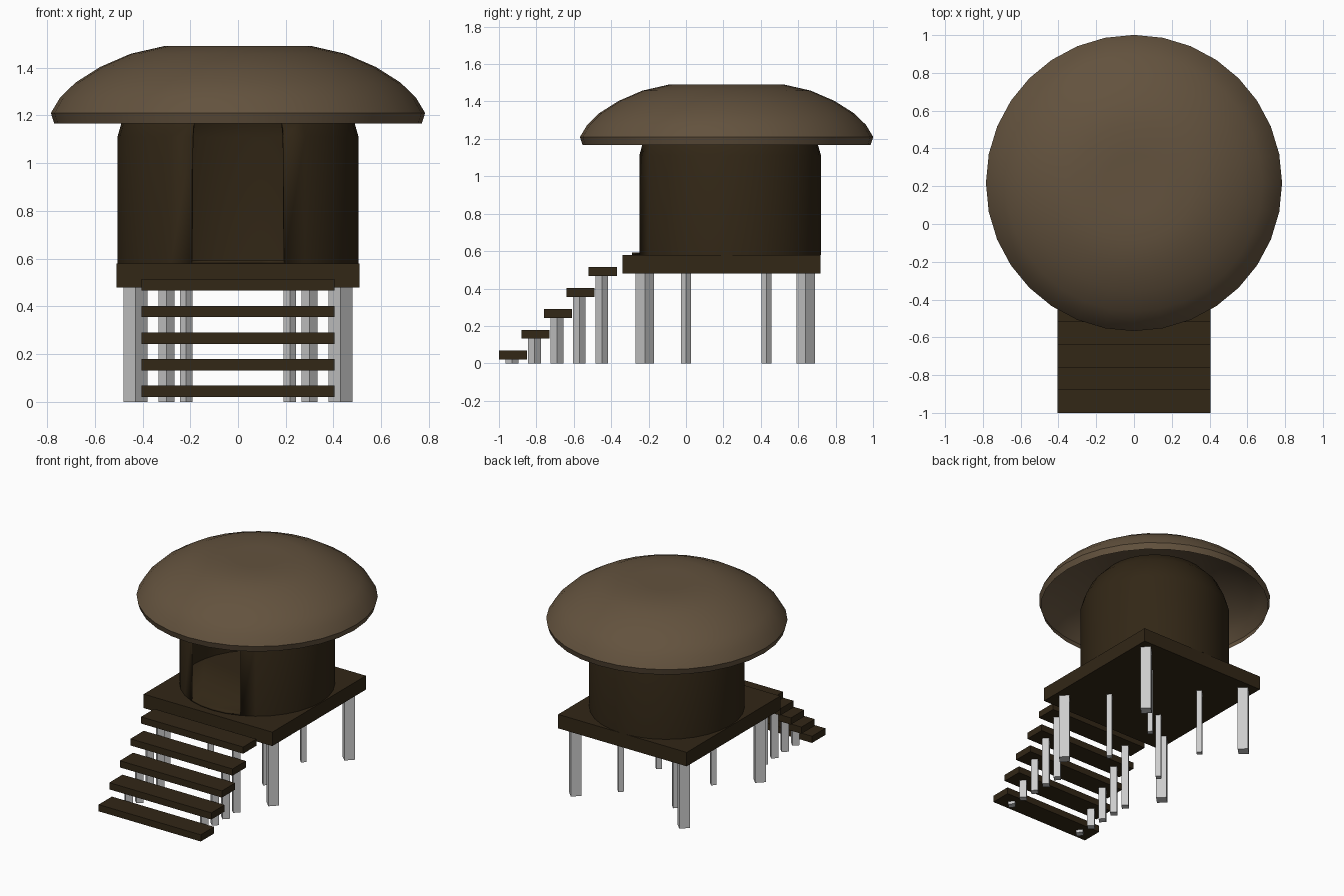
import bpy, bmesh
from math import cos, sin, pi, radians

if "Cube" in bpy.data.objects:
    bpy.data.objects.remove(bpy.data.objects["Cube"])

SIDES = 32
CENTRE_Y = 0.217


def material(name, rgb):
    m = bpy.data.materials.new(name)
    m.diffuse_color = (*rgb, 1)
    m.use_nodes = True
    m.node_tree.nodes["Principled BSDF"].inputs["Base Color"].default_value = m.diffuse_color
    return m


DARK = material("dark_wood", (0.032, 0.020, 0.008))
THATCH = material("roof_brown", (0.125, 0.085, 0.048))


def finish(name, bm, mat=None):
    bmesh.ops.recalc_face_normals(bm, faces=bm.faces[:])
    me = bpy.data.meshes.new(name)
    bm.to_mesh(me)
    bm.free()
    ob = bpy.data.objects.new(name, me)
    bpy.context.collection.objects.link(ob)
    if mat:
        me.materials.append(mat)
    return ob


def smooth(ob):
    bpy.ops.object.select_all(action='DESELECT')
    ob.select_set(True)
    bpy.context.view_layer.objects.active = ob
    bpy.ops.object.shade_smooth_by_angle(angle=radians(30))


def box(name, x, y, z, mat):
    """Box from (min, max) pairs."""
    bm = bmesh.new()
    bmesh.ops.create_cube(bm, size=1)
    for v in bm.verts:
        v.co = [(a + b) / 2 + c * (b - a) for (a, b), c in zip((x, y, z), v.co)]
    return finish(name, bm, mat)


def lathe(profile, skip=lambda ring, seg: False):
    """Spin (radius, z) points round the hut axis; skip leaves openings."""
    bm = bmesh.new()
    rings = []
    for r, z in profile:
        rings.append([bm.verts.new((r * cos(2 * pi * i / SIDES),
                                    CENTRE_Y + r * sin(2 * pi * i / SIDES), z))
                      for i in range(SIDES)])
    for k in range(len(rings) - 1):
        for i in range(SIDES):
            if not skip(k, i):
                j = (i + 1) % SIDES
                bm.faces.new((rings[k][i], rings[k][j], rings[k + 1][j], rings[k + 1][i]))
    return bm, rings


def post_pair(name, x, y, r, top):
    """Square posts turned 45 degrees, mirrored across x."""
    for side, s in (("left", -1), ("right", 1)):
        bm = bmesh.new()
        bmesh.ops.create_cone(bm, cap_ends=True, segments=4, radius1=r, radius2=r, depth=top)
        # place the corners exactly on the axes
        for v in bm.verts:
            if abs(abs(v.co.x) - abs(v.co.y)) < 1e-4:
                v.co.x, v.co.y = (v.co.x - v.co.y) * 0.70711, (v.co.x + v.co.y) * 0.70711
        bmesh.ops.translate(bm, verts=bm.verts[:], vec=(s * x, y, top / 2))
        finish(f"{name}_{side}", bm)


# domed roof, open underneath
bm, rings = lathe([(0.77, 1.167), (0.784, 1.21), (0.745, 1.275), (0.68, 1.338),
                   (0.577, 1.403), (0.45, 1.458), (0.31, 1.49), (0.16, 1.488)])
bm.faces.new(rings[-1])
smooth(finish("roof", bm, THATCH))

# round room with floor and a four-segment doorway facing the front
bm, rings = lathe([(0.505, 0.58), (0.505, 1.11), (0.485, 1.18), (0.44, 1.275),
                   (0.36, 1.36), (0.26, 1.41), (0.14, 1.43)],
                  skip=lambda ring, seg: ring < 2 and 22 <= seg <= 25)
bm.faces.new(rings[0])
bm.faces.new(rings[-1])
room = finish("round_room", bm, DARK)
shell = room.modifiers.new("wall_thickness", 'SOLIDIFY')
shell.thickness = 0.013
shell.offset = -1
smooth(room)

# platform
box("platform", (-0.51, 0.51), (-0.34, 0.72), (0.48, 0.58), DARK)

# corner posts and thin middle posts
for label, y in (("front", -0.22), ("back", 0.64)):
    post_pair(f"corner_post_{label}", 0.43, y, 0.05, 0.48)
for label, y in (("front", 0.0), ("back", 0.43)):
    post_pair(f"middle_post_{label}", 0.217, y, 0.026, 0.48)

# stairs with their posts
for i in range(5):
    y, z = -1 + 0.12 * i, 0.02 + 0.1115 * i
    box(f"step_{i + 1}", (-0.405, 0.405), (y, y + 0.15), (z, z + 0.048), DARK)
    post_pair(f"step_post_{i + 1}", 0.3, y + 0.07, 0.034, z)
